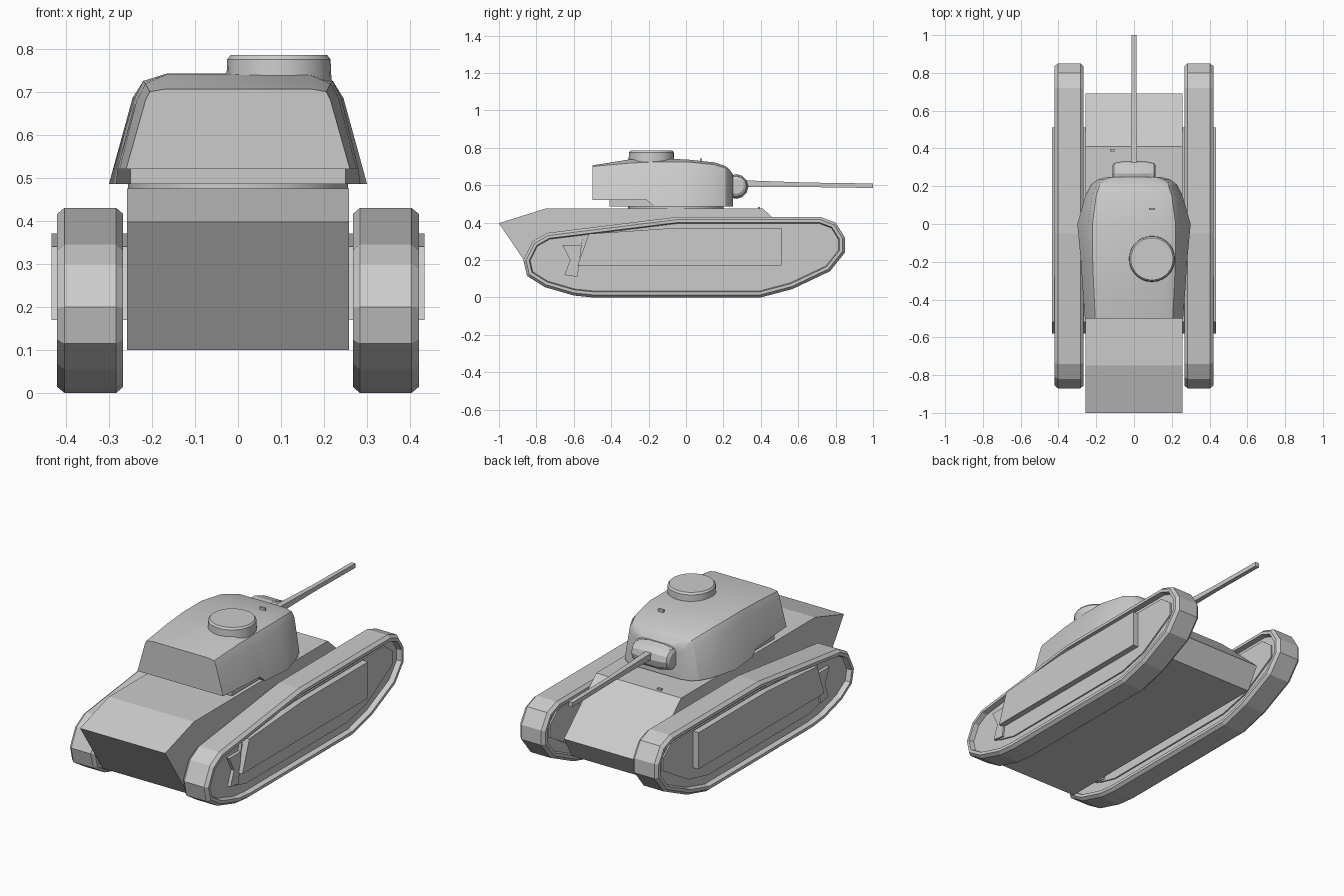
import bpy, bmesh, math
from mathutils import Vector

if "Cube" in bpy.data.objects:
    bpy.data.objects.remove(bpy.data.objects["Cube"])


def loft(name, sections, smooth=False):
    """Skin equal-length closed sections and cap both ends."""
    bm = bmesh.new()
    rings = [[bm.verts.new(p) for p in s] for s in sections]
    n = len(rings[0])
    for a, b in zip(rings, rings[1:]):
        for i in range(n):
            j = (i + 1) % n
            bm.faces.new((a[i], a[j], b[j], b[i]))
    bm.faces.new(rings[0][::-1])
    bm.faces.new(rings[-1])
    bmesh.ops.recalc_face_normals(bm, faces=bm.faces)
    mesh = bpy.data.meshes.new(name)
    bm.to_mesh(mesh)
    bm.free()
    ob = bpy.data.objects.new(name, mesh)
    bpy.context.collection.objects.link(ob)
    if smooth:
        bpy.ops.object.select_all(action='DESELECT')
        bpy.context.view_layer.objects.active = ob
        ob.select_set(True)
        bpy.ops.object.shade_smooth_by_angle(angle=math.radians(25))
    return ob


def prism(name, profile, x0, x1):
    """Extrude a (y, z) side profile between two x positions."""
    return loft(name, [[(x, y, z) for y, z in profile] for x in (x0, x1)])


def inset(profile, d):
    """Mitred inward offset of a counter-clockwise outline."""
    pts = [Vector(p) for p in profile]
    out = []
    for i, p in enumerate(pts):
        e1 = (p - pts[i - 1]).normalized()
        e2 = (pts[(i + 1) % len(pts)] - p).normalized()
        n1, n2 = Vector((-e1.y, e1.x)), Vector((-e2.y, e2.x))
        out.append(tuple(p + (n1 + n2) * d / (1 + n1.dot(n2))))
    return out


def mirror_x(ob):
    m = ob.modifiers.new("mirror", 'MIRROR')
    m.use_axis = (True, False, False)


def disc_stack(name, cx, cy, rings, n=28):
    return loft(name, [[(cx + r * math.cos(2 * math.pi * i / n),
                         cy + r * math.sin(2 * math.pi * i / n), z)
                        for i in range(n)] for r, z in rings], True)


def box(name, x, y, z, sx, sy, sz):
    return prism(name, [(y - sy / 2, z - sz / 2), (y + sy / 2, z - sz / 2),
                        (y + sy / 2, z + sz / 2), (y - sy / 2, z + sz / 2)],
                 x - sx / 2, x + sx / 2)


# Hull
prism("hull", [(-1, .397), (-.80, .10), (.62, .10), (.69, .22),
               (.41, .475), (-.75, .475)], -.258, .258)

# Track units: chamfered band with recessed side faces
track = [(-.87, .20), (-.85, .115), (-.755, .055), (-.6, .01), (-.5, 0), (.4, 0),
         (.57, .045), (.77, .14), (.85, .24), (.85, .32), (.80, .40), (.72, .43),
         (-.05, .43), (-.74, .345), (-.82, .30)]
band = [(.295, .035), (.267, .03), (.267, .014), (.283, 0), (.403, 0),
        (.42, .014), (.42, .03), (.392, .035)]
mirror_x(loft("track", [[(x, y, z) for y, z in inset(track, d)] for x, d in band]))

# Raised inner panel and outer skirt on each track
panel = [(-.62, .11), (-.5, .08), (.38, .08), (.55, .12), (.77, .25),
         (.77, .32), (.70, .375), (-.08, .375), (-.52, .34)]
mirror_x(prism("track_panel", panel, .287, .40))
skirt = [(-.58, .17), (.51, .17), (.51, .37), (-.08, .37), (-.52, .34)]
mirror_x(prism("track_skirt", skirt, .258, .433))
bracket = [(-.65, .12), (-.58, .11), (-.55, .34), (-.56, .28), (-.66, .28), (-.62, .20)]
mirror_x(prism("rear_bracket", bracket, .28, .41))

# Turret shell: cross-sections along y, half of each given from base to roof
turret = [
    (-.50, [(.26, .52), (.215, .68), (.205, .70), (.17, .706)]),
    (-.30, [(.275, .52), (.235, .68), (.215, .718), (.17, .738)]),
    (-.21, [(.28, .52), (.238, .682), (.218, .722), (.167, .741)]),
    (-.17, [(.284, .485), (.24, .685), (.22, .725), (.165, .742)]),
    (.00, [(.30, .485), (.245, .685), (.22, .725), (.165, .738)]),
    (.15, [(.257, .485), (.222, .68), (.20, .71), (.15, .722)]),
    (.21, [(.225, .485), (.195, .665), (.18, .692), (.14, .703)]),
    (.235, [(.19, .485), (.165, .645), (.15, .67), (.12, .68)]),
    (.25, [(.14, .485), (.12, .63), (.11, .65), (.09, .66)]),
]
loft("turret", [[(x, y, z) for x, z in h] + [(-x, y, z) for x, z in h[::-1]]
                for y, h in turret], True)
box("turret_under_step", 0, -.29, .503, .50, .24, .036)
disc_stack("turret_ring", 0, -.055, [(.255, .47), (.255, .49)])

# Commander hatch drum
disc_stack("cupola", .095, -.185, [(.125, .66), (.122, .73), (.12, .775), (.112, .785)])

# Gun mantlet: rounded block, narrower at both ends
mantlet = []
for x, r in [(-.115, .04), (-.105, .055), (-.05, .066), (.05, .066), (.105, .055), (.115, .04)]:
    mantlet.append([(x, .268 + r * math.cos(a * math.pi / 6),
                     .593 + r * math.sin(a * math.pi / 6)) for a in range(12)])
loft("mantlet", mantlet, True)
box("mantlet_neck", 0, .25, .593, .20, .06, .11)

# Square tapering barrel
gun = [(.28, .609, .018), (.335, .608, .017), (.65, .602, .012), (1, .597, .012)]
loft("barrel", [[(-r, y, z - r), (r, y, z - r), (r, y, z + r), (-r, y, z + r)]
                for y, z, r in gun])

# Small vision blocks
box("hull_periscope", -.115, .39, .477, .025, .012, .014)
box("turret_periscope", .095, .08, .733, .032, .012, .02)
